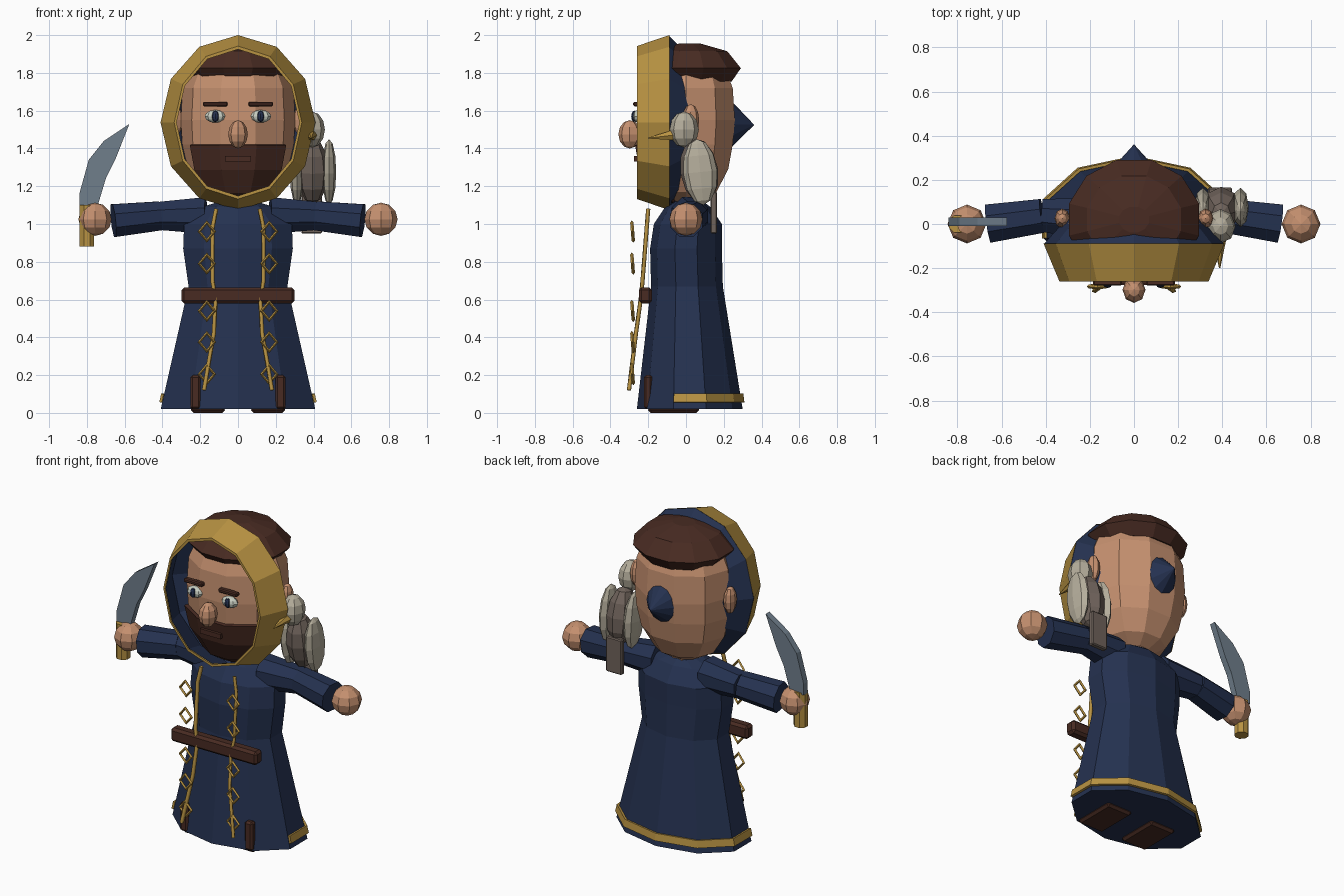
import bpy, bmesh
from math import sin, cos, pi, radians
from mathutils import Vector, Matrix

if "Cube" in bpy.data.objects:
    bpy.data.objects.remove(bpy.data.objects["Cube"], do_unlink=True)


def material(name, rgb):
    m = bpy.data.materials.new(name)
    m.use_nodes = True
    m.diffuse_color = (*rgb, 1)
    m.node_tree.nodes["Principled BSDF"].inputs["Base Color"].default_value = (*rgb, 1)
    return m


navy = material("navy cloth", (0.018, 0.031, 0.08))
gold = material("gold trim", (0.48, 0.29, 0.055))
skin = material("skin", (0.56, 0.28, 0.16))
brown = material("dark brown", (0.065, 0.024, 0.016))
steel = material("blade steel", (0.16, 0.21, 0.26))
cream = material("pale feathers", (0.46, 0.42, 0.33))
umber = material("grey brown feathers", (0.16, 0.125, 0.105))
white = material("eye white", (0.58, 0.62, 0.54))


def finish(name, bm, mat):
    bmesh.ops.recalc_face_normals(bm, faces=bm.faces)
    me = bpy.data.meshes.new(name)
    bm.to_mesh(me)
    bm.free()
    me.materials.append(mat)
    ob = bpy.data.objects.new(name, me)
    bpy.context.collection.objects.link(ob)
    return ob


def loft(name, rings, mat, n=10, start=18, span=None, along_y=False, caps=True):
    """Rings are (position, x radius, other radius, other centre)."""
    bm = bmesh.new()
    count = n if span is None else span
    loops = []
    for t, a, b, c in rings:
        loop = []
        for i in range(count):
            ang = radians(start) + 2 * pi * i / n
            u, v = a * cos(ang), c + b * sin(ang)
            loop.append(bm.verts.new((u, t, v) if along_y else (u, v, t)))
        loops.append(loop)
    for lo, hi in zip(loops, loops[1:]):
        for i in range(count if span is None else count - 1):
            j = (i + 1) % count
            bm.faces.new((lo[i], lo[j], hi[j], hi[i]))
    if caps:
        bm.faces.new(loops[0])
        bm.faces.new(loops[-1])
    return finish(name, bm, mat)


def ball(name, centre, size, mat, seg=8, rings=6, tilt=0):
    bm = bmesh.new()
    mx = Matrix.Translation(centre) @ Matrix.Rotation(tilt, 4, 'X') @ Matrix.Diagonal((*size, 1))
    bmesh.ops.create_uvsphere(bm, u_segments=seg, v_segments=rings, radius=1, matrix=mx)
    return finish(name, bm, mat)


def box(name, centre, size, mat, bevel=0.0, rot=0):
    bm = bmesh.new()
    mx = Matrix.Translation(centre) @ Matrix.Rotation(rot, 4, 'Y') @ Matrix.Diagonal((*size, 1))
    bmesh.ops.create_cube(bm, size=1, matrix=mx)
    if bevel:
        bmesh.ops.bevel(bm, geom=bm.edges[:], offset=bevel, segments=1, affect='EDGES')
    return finish(name, bm, mat)


def taper(name, p, q, r1, r2, mat, n=8):
    p, q = Vector(p), Vector(q)
    bm = bmesh.new()
    mx = Matrix.Translation((p + q) / 2) @ (q - p).to_track_quat('Z', 'Y').to_matrix().to_4x4()
    bmesh.ops.create_cone(bm, cap_ends=True, segments=n, radius1=r1, radius2=r2,
                          depth=(q - p).length, matrix=mx @ Matrix.Rotation(pi / n, 4, 'Z'))
    return finish(name, bm, mat)


def solidify(ob, thick, offset):
    mod = ob.modifiers.new("thickness", 'SOLIDIFY')
    mod.thickness, mod.offset = thick, offset


# Robe, from hem to collar, and the hem band around the back
loft("robe", [(0.02, 0.43, 0.28, 0.02), (0.67, 0.275, 0.19, 0.005), (0.87, 0.305, 0.19, 0),
              (1.0, 0.3, 0.18, 0.01), (1.09, 0.2, 0.12, 0.01), (1.12, 0.1, 0.08, 0.01)], navy)
band = loft("hem_band", [(0.055, 0.427, 0.279, 0.02), (0.1, 0.417, 0.273, 0.02)], gold,
            start=-18, span=7, caps=False)
solidify(band, 0.014, 0.5)

# Belt front
box("belt", (0, -0.215, 0.622), (0.6, 0.07, 0.085), brown, 0.015)

# Neck and head
taper("neck", (0, 0.01, 1.05), (0, 0.01, 1.2), 0.085, 0.085, skin)
head_rings = [(1.12, 0.1, 0.09, 0), (1.17, 0.19, 0.17, 0), (1.29, 0.265, 0.235, 0),
              (1.42, 0.295, 0.26, 0), (1.55, 0.303, 0.272, 0), (1.72, 0.293, 0.26, 0),
              (1.82, 0.25, 0.22, 0), (1.88, 0.14, 0.12, 0)]
loft("head", head_rings, skin, start=0)
beard = loft("beard", [(z, a + 0.014, b + 0.014, c) for z, a, b, c in head_rings[:4]], brown,
             start=216, span=4, caps=False)
solidify(beard, 0.02, 0)
box("mouth", (0, -0.266, 1.345), (0.14, 0.02, 0.03), brown)
ball("nose", (0, -0.298, 1.475), (0.052, 0.06, 0.075), skin)

# Flat cap
loft("cap", [(1.755, 0.24, 0.23, 0.02), (1.825, 0.305, 0.28, 0.02),
             (1.915, 0.22, 0.205, 0.02), (1.955, 0.07, 0.06, 0.02)], brown, n=12, start=15)

# Hood: gold rim, navy lining and a cone whose tip pokes out behind the head
mid = 1.537
loft("hood_rim", [(-0.088, 0.41, 0.463, mid), (-0.26, 0.338, 0.405, mid),
                  (-0.26, 0.325, 0.388, mid)], gold, 12, 0, along_y=True, caps=False)
loft("hood_lining", [(-0.255, 0.325, 0.388, mid), (-0.09, 0.395, 0.447, mid)], navy,
     12, 0, along_y=True, caps=False)
loft("hood", [(-0.09, 0.408, 0.461, mid), (0.36, 0.001, 0.001, 1.525)], navy,
     12, 0, along_y=True, caps=False)

for side, s in (("left", 1), ("right", -1)):
    # Face details
    ball(side + "_ear", (s * 0.325, 0.025, 1.55), (0.035, 0.045, 0.085), skin)
    ball(side + "_eye", (s * 0.12, -0.252, 1.57), (0.056, 0.032, 0.034), white)
    ball(side + "_iris", (s * 0.12, -0.274, 1.57), (0.02, 0.016, 0.03), navy)
    box(side + "_eyebrow", (s * 0.12, -0.262, 1.635), (0.13, 0.035, 0.024), brown, 0.006)

    # Sleeves and hands
    taper(side + "_upper_sleeve", (s * 0.17, 0.02, 1.045), (s * 0.42, 0.04, 1.043),
          0.105, 0.08, navy)
    taper(side + "_lower_sleeve", (s * 0.415, 0.037, 1.043), (s * 0.66, 0.002, 1.018),
          0.083, 0.094, navy)
    ball(side + "_hand", (s * 0.757, 0, 1.025), (0.088, 0.088, 0.088), skin)

    # Shoe soles and hanging straps at the hem
    box(side + "_sole", (s * 0.16, -0.065, 0.016), (0.18, 0.27, 0.032), brown, 0.014)
    box(side + "_strap", (s * 0.225, -0.2, 0.11), (0.055, 0.045, 0.18), brown, 0.012)

    # Gold cord down the front
    cu = bpy.data.curves.new(side + "_cord", 'CURVE')
    cu.dimensions = '3D'
    cu.bevel_depth, cu.bevel_resolution, cu.use_fill_caps = 0.012, 0, True
    path = [(0.115, -0.2, 1.08), (0.135, -0.208, 0.98), (0.135, -0.23, 0.7),
            (0.118, -0.24, 0.6), (0.128, -0.265, 0.42), (0.18, -0.302, 0.12)]
    sp = cu.splines.new('POLY')
    sp.points.add(len(path) - 1)
    for pt, (x, y, z) in zip(sp.points, path):
        pt.co = (s * x, y, z, 1)
    cu.materials.append(gold)
    bpy.context.collection.objects.link(bpy.data.objects.new(side + "_cord", cu))

    # Open diamond ornaments
    for i, z in enumerate((0.96, 0.79, 0.54, 0.375, 0.205)):
        bpy.ops.mesh.primitive_torus_add(major_segments=4, minor_segments=4, major_radius=0.04,
                                         minor_radius=0.009, location=(s * 0.165, -0.283, z),
                                         rotation=(pi / 2 + 0.08, 0, 0))
        ob = bpy.context.object
        ob.name = f"{side}_diamond_{i + 1}"
        ob.scale.y = 1.2
        ob.data.materials.append(gold)

# Curved sword in the right hand
outline = [(-0.84, 1.09), (-0.84, 1.16), (-0.79, 1.34), (-0.71, 1.44), (-0.575, 1.53),
           (-0.65, 1.34), (-0.7, 1.24), (-0.745, 1.09)]
bm = bmesh.new()
face = bm.faces.new([bm.verts.new((x, -0.01, z)) for x, z in outline])
out = bmesh.ops.extrude_face_region(bm, geom=[face])
bmesh.ops.translate(bm, vec=(0, 0.04, 0),
                    verts=[v for v in out["geom"] if isinstance(v, bmesh.types.BMVert)])
finish("sword_blade", bm, steel)
taper("sword_handle", (-0.8, 0, 0.88), (-0.8, 0, 1.1), 0.042, 0.042, gold)

# Bird on the left shoulder
ball("bird_body", (0.395, 0.07, 1.28), (0.085, 0.1, 0.175), umber, tilt=0.15)
ball("bird_head", (0.392, -0.01, 1.5), (0.068, 0.078, 0.095), cream)
for name, x in (("outer", 0.482), ("inner", 0.312)):
    ball(f"bird_{name}_wing", (x, 0.075, 1.275), (0.038, 0.09, 0.175), cream, tilt=0.1)
taper("bird_beak", (0.388, -0.07, 1.47), (0.388, -0.2, 1.455), 0.03, 0.003, gold, 6)
box("bird_tail", (0.39, 0.147, 1.06), (0.11, 0.035, 0.22), umber, 0.006)
